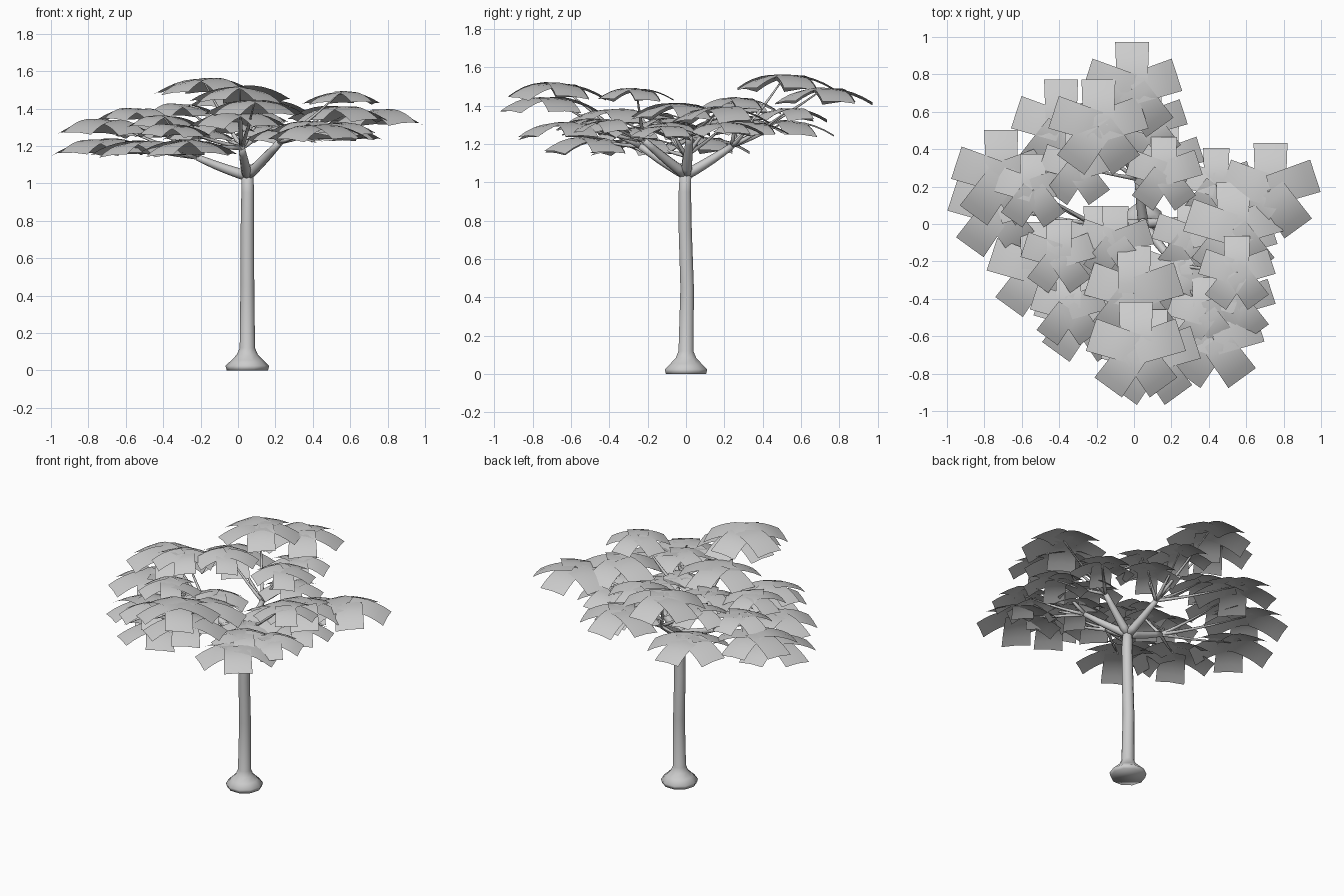
import bpy, bmesh, math, random
from mathutils import Vector

if "Cube" in bpy.data.objects:
    bpy.data.objects.remove(bpy.data.objects["Cube"])
random.seed(4)


def finish(bm, name):
    me = bpy.data.meshes.new(name)
    bm.to_mesh(me)
    bm.free()
    for p in me.polygons:
        p.use_smooth = True
    ob = bpy.data.objects.new(name, me)
    bpy.context.collection.objects.link(ob)
    return ob


def tube(bm, pts, radii, sides):
    # rings of vertices along a path, bridged and capped
    pts = [Vector(p) for p in pts]
    rings = []
    for i, p in enumerate(pts):
        d = (pts[min(i + 1, len(pts) - 1)] - pts[max(i - 1, 0)]).normalized()
        ref = Vector((0, 1, 0)) if abs(d.y) < 0.8 else Vector((1, 0, 0))
        u = d.cross(ref).normalized()
        v = d.cross(u)
        rings.append([bm.verts.new(p + radii[i] * (math.cos(a) * u + math.sin(a) * v))
                      for a in (2 * math.pi * k / sides for k in range(sides))])
    for r0, r1 in zip(rings, rings[1:]):
        for k in range(sides):
            n = (k + 1) % sides
            bm.faces.new((r0[k], r0[n], r1[n], r1[k]))
    bm.faces.new(rings[0][::-1])
    bm.faces.new(rings[-1])
    bmesh.ops.recalc_face_normals(bm, faces=bm.faces)


def bend(a, b, lift, n=5):
    # curved path from a to b through a raised or lowered middle control point
    a, b = Vector(a), Vector(b)
    m = (a + b) / 2 + Vector((0, 0, lift))
    return [a * (1 - t) ** 2 + m * 2 * t * (1 - t) + b * t * t
            for t in (i / n for i in range(n + 1))]


def leaf_card(bm, c, ang, length, width, roll):
    # square card arching outwards, drooping at its tip, slightly rolled
    nl, nw = 5, 2
    d = Vector((math.cos(ang), math.sin(ang), 0))
    s = Vector((-d.y, d.x, 0))
    g = []
    for i in range(nl + 1):
        t = i / nl
        row = []
        for j in range(nw + 1):
            w = j / nw * 2 - 1
            z = length * (0.08 * t - 0.36 * t * t - 0.025 * w * w) + roll * w
            row.append(bm.verts.new(c + d * length * t + s * w * width / 2
                                    * (0.9 + 0.1 * t) + Vector((0, 0, z))))
        g.append(row)
    for i in range(nl):
        for j in range(nw):
            bm.faces.new((g[i][j], g[i + 1][j], g[i + 1][j + 1], g[i][j + 1]))


# trunk with flared foot
bm = bmesh.new()
tube(bm, [(.05, 0, 0), (.05, 0, .025), (.05, 0, .055), (.05, 0, .085), (.05, 0, .12),
          (.05, .006, .45), (.05, -.004, .75), (.052, -.006, .95), (.05, 0, 1.1)],
     [.11, .117, .085, .056, .041, .037, .036, .034, .03], 10)
finish(bm, "trunk")

# limb forks with their leaf clusters: x, y, z, large (1) or small (0)
limbs = [
    ((.02, .24, 1.19), [(-.01, .72, 1.49, 1), (-.19, .52, 1.56, 1), (-.39, .52, 1.32, 1),
                        (.08, .54, 1.38, 0), (.17, .34, 1.31, 0), (.16, .27, 1.44, 0),
                        (-.30, .30, 1.42, 0)]),
    ((.25, .02, 1.25), [(.73, .18, 1.39, 1), (.53, -.03, 1.41, 1), (.44, .21, 1.31, 0),
                        (.30, -.07, 1.31, 0), (.56, -.10, 1.29, 0)]),
    ((.22, -.22, 1.22), [(.55, -.26, 1.49, 0), (.43, -.62, 1.31, 1), (.55, -.42, 1.32, 0),
                         (.38, -.48, 1.33, 0), (.25, -.27, 1.28, 0)]),
    ((.02, -.24, 1.19), [(.01, -.67, 1.515, 1), (.09, -.71, 1.44, 1), (.0, -.37, 1.38, 1),
                         (-.27, -.48, 1.23, 1), (-.35, -.45, 1.31, 0)]),
    ((-.22, .0, 1.14), [(-.71, .25, 1.34, 1), (-.73, .08, 1.235, 1), (-.54, .18, 1.40, 0),
                        (-.52, -.24, 1.225, 1), (-.40, -.17, 1.36, 0),
                        (-.20, -.10, 1.29, 0), (-.10, -.10, 1.33, 0)]),
]
wood, leaves = bmesh.new(), bmesh.new()
for fork, clusters in limbs:
    tube(wood, bend((.05, 0, 1.04), fork, -.01), [.028, .027, .025, .023, .02, .017], 8)
    for x, y, z, big in clusters:
        tip = Vector((x, y, z))
        tube(wood, bend(fork, tip, -.02),
             [.013, .011, .009, .007, .005, .004], 6)
        # five leaf cards in a ring
        for k in range(5):
            size = .252 if big else .195
            leaf_card(leaves, tip + Vector((0, 0, random.uniform(-.005, .005))),
                      math.radians(90 + 72 * k), size, size * .72,
                      random.uniform(-.01, .01))
finish(wood, "branches")
finish(leaves, "leaf_clusters")
